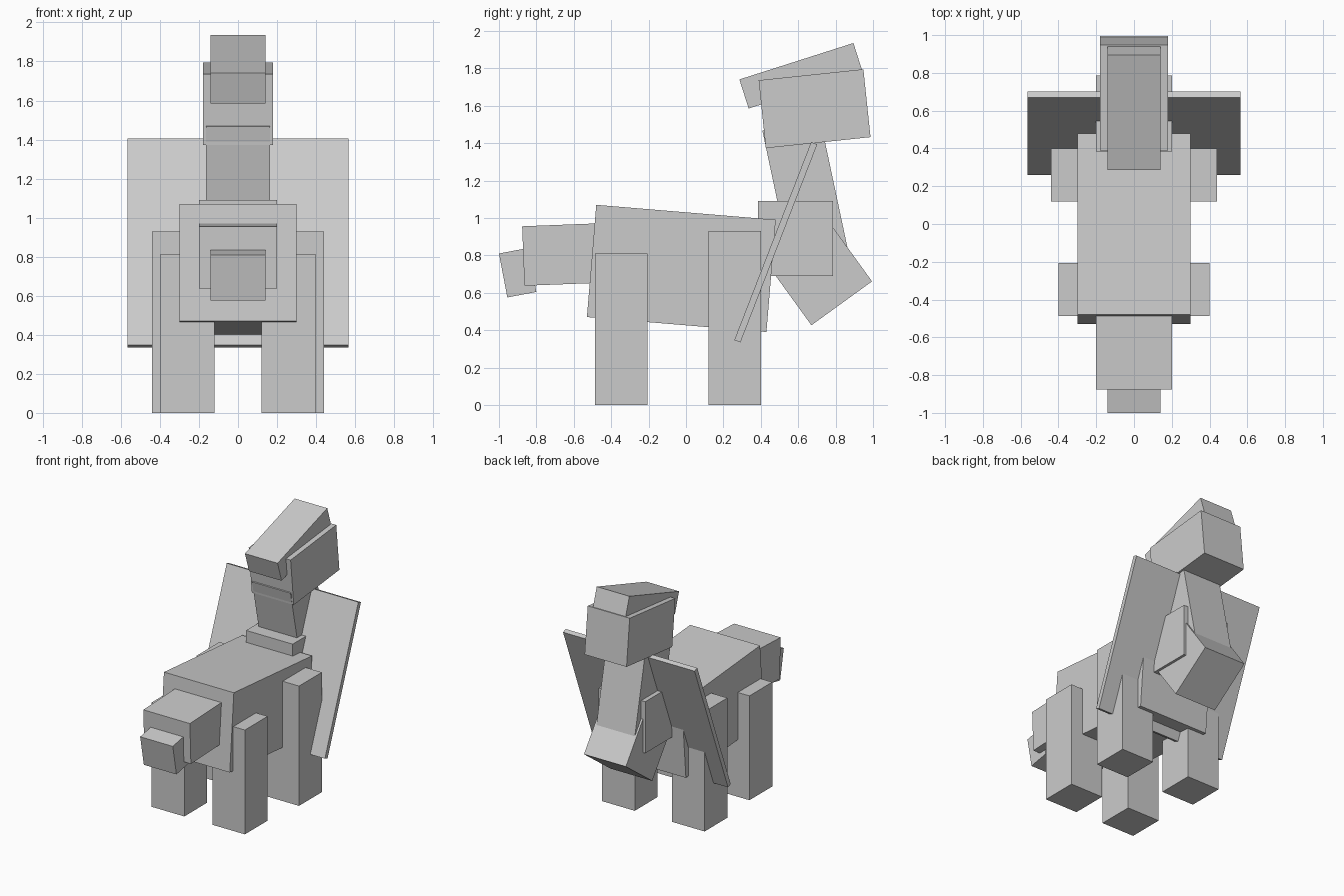
import bpy
from math import radians


def box(name, size, center, tilt=0.0, x=0.0):
    """Box of size (x, y, z) at (y, z), tilted in the side plane."""
    bpy.ops.mesh.primitive_cube_add(size=1, location=(x, *center),
                                    rotation=(radians(tilt), 0, 0))
    ob = bpy.context.object
    ob.name = name
    ob.scale = size
    bpy.ops.object.transform_apply(location=False, rotation=True, scale=True)
    return ob


# Torso, head and muzzle
box("body", (0.60, 0.963, 0.602), (-0.025, 0.73), -4.76)
box("head", (0.40, 0.45, 0.318), (-0.645, 0.805), 2.2)
box("muzzle", (0.28, 0.158, 0.239), (-0.90, 0.707), 10.8)

# Legs
for side, s in (("right", 1), ("left", -1)):
    box("front_leg_" + side, (0.28, 0.28, 0.81), (-0.347, 0.405), x=0.26 * s)
    box("back_leg_" + side, (0.28, 0.28, 0.93), (0.26, 0.465), x=0.30 * s)

# Rear block and hanging rump
box("rear_block", (0.40, 0.40, 0.40), (0.585, 0.89))
box("rump", (0.36, 0.40, 0.50), (0.686, 0.746), 35.9)

# Raised tail
box("tail_stem", (0.33, 0.315, 0.767), (0.642, 1.125), 12)
box("tail_tip", (0.36, 0.563, 0.365), (0.6875, 1.584), 6)
box("tail_cap", (0.28, 0.64, 0.163), (0.615, 1.76), 17.7)

# Broad slanted plate crossing the rear
box("wing_plate", (1.13, 0.035, 1.136), (0.48, 0.87), -21.2)
